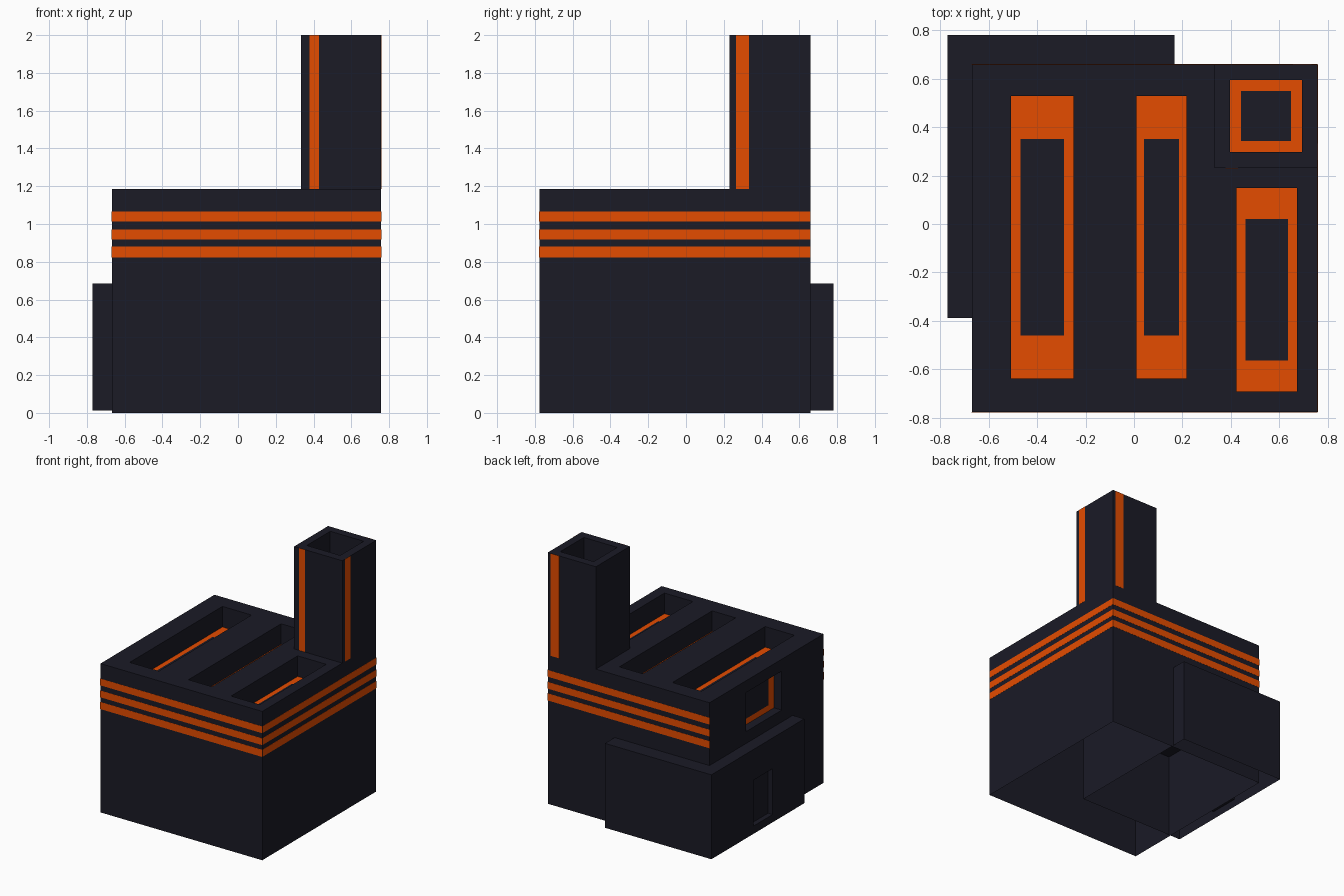
import bpy, bmesh
from mathutils import Vector

if "Cube" in bpy.data.objects:
    bpy.data.objects.remove(bpy.data.objects["Cube"])


def material(name, col):
    m = bpy.data.materials.new(name)
    m.diffuse_color = (*col, 1)
    m.use_nodes = True
    m.node_tree.nodes["Principled BSDF"].inputs["Base Color"].default_value = m.diffuse_color
    return m


DARK = material("charcoal", (0.0105, 0.0105, 0.0195))
ORANGE = material("burnt orange", (0.78, 0.072, 0.0))


def box(name, lo, hi, mat):
    lo, hi = Vector(lo), Vector(hi)
    me = bpy.data.meshes.new(name)
    bm = bmesh.new()
    bmesh.ops.create_cube(bm, size=1)
    for v in bm.verts:
        v.co = (lo + hi) / 2 + Vector([v.co[i] * (hi[i] - lo[i]) for i in range(3)])
    bm.to_mesh(me)
    bm.free()
    me.materials.append(mat)
    ob = bpy.data.objects.new(name, me)
    bpy.context.collection.objects.link(ob)
    return ob


def shell(name, lo, hi, recesses):
    """Box with an open underside and recesses (lo, hi, axis, outward sign, orange rim)."""
    ob = box(name, lo, hi, DARK)
    ob.data.materials.append(ORANGE)
    for rlo, rhi, axis, sign, rim in recesses:
        clo, chi = list(rlo), list(rhi)
        if sign > 0:
            chi[axis] += 0.1
        else:
            clo[axis] -= 0.1
        cutter = box("cutter", clo, chi, DARK)
        mod = ob.modifiers.new("cut", 'BOOLEAN')
        mod.operation, mod.solver, mod.object = 'DIFFERENCE', 'EXACT', cutter
        dg = bpy.context.evaluated_depsgraph_get()
        me = bpy.data.meshes.new_from_object(ob.evaluated_get(dg))
        ob.modifiers.clear()
        ob.data = me
        bpy.data.objects.remove(cutter)
    bm = bmesh.new()
    bm.from_mesh(ob.data)
    # open underside
    low = [f for f in bm.faces if f.normal.z < -0.9
           and abs(f.calc_center_median().z - lo[2]) < 1e-4]
    bmesh.ops.delete(bm, geom=low, context='FACES')
    # orange rim around a dark middle on each recess floor
    for rlo, rhi, axis, sign, rim in recesses:
        if not rim:
            continue
        c = (Vector(rlo) + Vector(rhi)) / 2
        c[axis] = rlo[axis] if sign > 0 else rhi[axis]
        for f in list(bm.faces):
            if (f.calc_center_bounds() - c).length < 2e-3 and abs(f.normal[axis]) > 0.9:
                corners = [v.co.copy() for v in f.verts]
                ring = bmesh.ops.inset_individual(bm, faces=[f], thickness=0.01)["faces"]
                for r in ring:
                    if r != f:
                        r.material_index = 1
                for v in f.verts:
                    near = min(corners, key=lambda p: (p - v.co).length)
                    v.co = c + (near - c) * 0.695
                break
    bm.to_mesh(ob.data)
    bm.free()
    return ob


X0, X1, Y0, Y1, TOP = -0.668, 0.757, -0.776, 0.658, 1.185
FLOOR = 1.021

# main building with three roof vents and a side window
shell("main_building", (X0, Y0, 0), (X1, Y1, TOP), [
    ((-0.507, -0.638, FLOOR), (-0.25, 0.528, TOP), 2, 1, True),
    ((0.01, -0.638, FLOOR), (0.217, 0.528, TOP), 2, 1, True),
    ((0.422, -0.69, FLOOR), (0.673, 0.148, TOP), 2, 1, True),
    ((X0, -0.25, 0.78), (-0.60, 0.20, 1.09), 0, -1, True),
])

# chimney
shell("chimney", (0.333, 0.231, TOP), (X1, Y1, 2.0), [
    ((0.397, 0.298, 1.55), (0.692, 0.593, 2.0), 2, 1, True),
])

# low annex wrapping the back left corner, with a doorway recess
shell("annex", (-0.77, -0.388, 0.013), (0.167, 0.78, 0.685), [
    ((-0.77, 0.01, 0.075), (-0.73, 0.25, 0.44), 0, -1, False),
])

# orange bands on front, right and back walls (thin plates just outside the walls)
G, T = 0.0005, 0.0015
for i, (z0, z1) in enumerate([(0.823, 0.88), (0.917, 0.971), (1.012, 1.066)]):
    box(f"front_band_{i}", (X0 - 0.003, Y0 - T, z0), (X1, Y0 - G, z1), ORANGE)
    box(f"back_band_{i}", (X0 - 0.003, Y1 + G, z0), (X1, Y1 + T, z1), ORANGE)
    box(f"right_band_{i}", (X1 + G, Y0, z0), (X1 + T, Y1, z1), ORANGE)

# vertical stripes on the chimney
box("chimney_front_stripe", (0.378, 0.231 - T, TOP), (0.428, 0.231 - G, 2.0), ORANGE)
box("chimney_right_stripe", (X1 + G, 0.265, TOP), (X1 + T, 0.333, 2.0), ORANGE)
box("chimney_back_stripe", (0.655, Y1 + G, TOP), (0.732, Y1 + T, 2.0), ORANGE)
